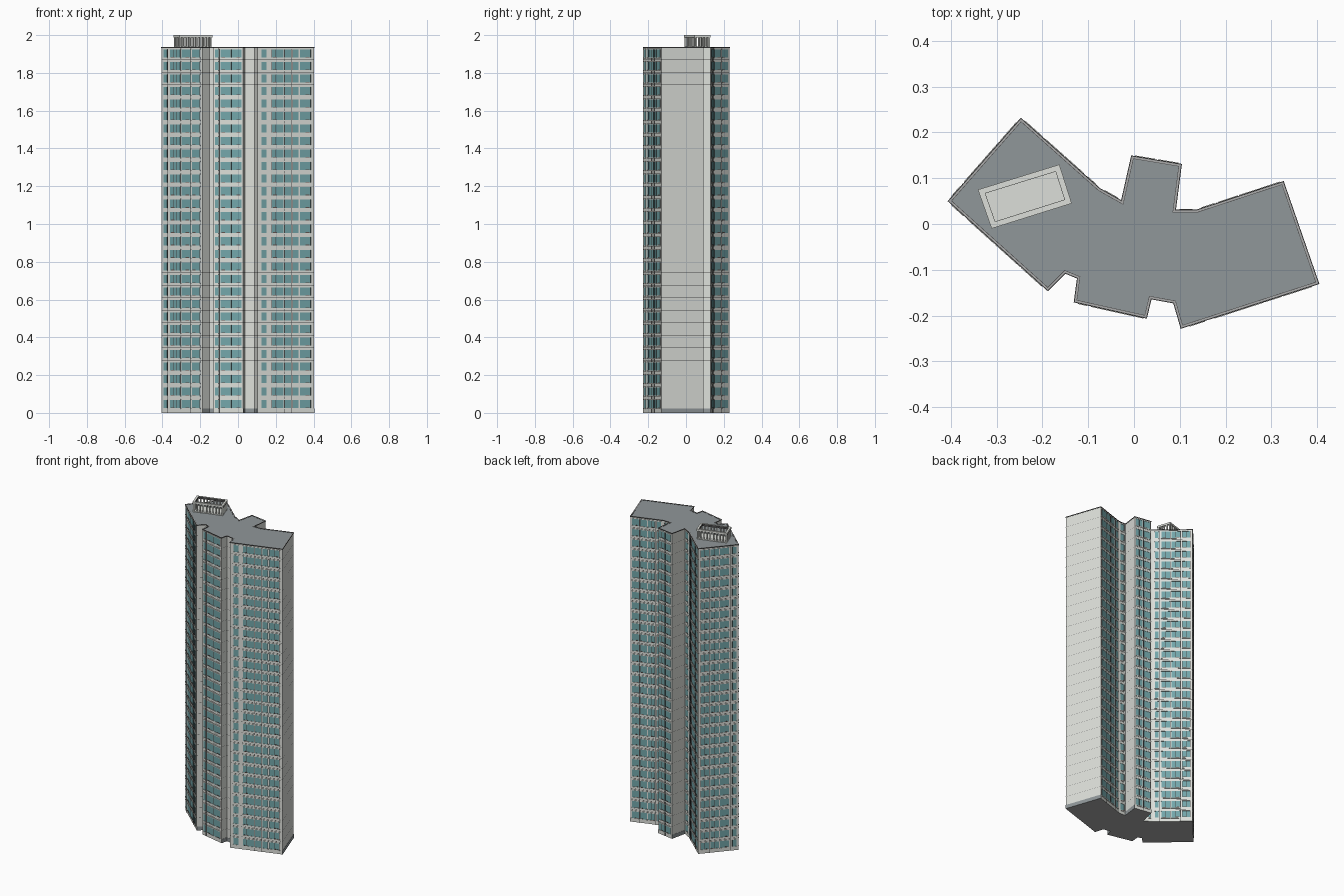
import bpy, bmesh
from mathutils import Vector

if "Cube" in bpy.data.objects:
    bpy.data.objects.remove(bpy.data.objects["Cube"])


def material(name, rgb):
    m = bpy.data.materials.new(name)
    m.diffuse_color = (*rgb, 1)
    m.use_nodes = True
    m.node_tree.nodes["Principled BSDF"].inputs["Base Color"].default_value = m.diffuse_color
    return m


WALL = material("pale_concrete", (0.72, 0.74, 0.70))
GLASS = material("teal_glass", (0.17, 0.38, 0.40))
ROOF = material("roof_grey", (0.28, 0.31, 0.32))
DARK = material("dark_trim", (0.07, 0.07, 0.07))
UNDER = material("underside_grey", (0.40, 0.40, 0.40))
SHELF = material("dark_brown", (0.12, 0.09, 0.08))

# Tower footprint, counter-clockwise
PLAN = [Vector(p) for p in (
    (-.405, .05), (-.188, -.145), (-.15, -.107), (-.123, -.118), (-.13, -.17),
    (.027, -.205), (.037, -.163), (.087, -.172), (.103, -.227), (.403, -.13),
    (.326, .092), (.137, .03), (.09, .03), (.103, .13), (-.005, .148),
    (-.027, .05), (-.075, .077), (-.247, .23))]
BASE, FLOOR, COUNT = 0.013, 0.0663, 29
TOP = BASE + FLOOR * COUNT


def offset(pts, d):
    """Mitred outline offset; positive d grows the outline."""
    out = []
    for i, p in enumerate(pts):
        a = (p - pts[i - 1]).normalized()
        b = (pts[(i + 1) % len(pts)] - p).normalized()
        na, nb = Vector((a.y, -a.x)), Vector((b.y, -b.x))
        out.append(p + (na + nb) * d / (1 + na.dot(nb)))
    return out


def prism(bm, pts, z0, z1, caps=True):
    lo = [bm.verts.new((p.x, p.y, z0)) for p in pts]
    hi = [bm.verts.new((p.x, p.y, z1)) for p in pts]
    n = len(pts)
    for i in range(n):
        j = (i + 1) % n
        bm.faces.new((lo[i], lo[j], hi[j], hi[i]))
    if caps:
        bm.faces.new(hi)
        bm.faces.new(lo[::-1])


def ring(bm, outer, inner, z0, z1):
    """Closed rim between two outlines."""
    rows = [[bm.verts.new((p.x, p.y, z)) for p in pts]
            for pts, z in ((outer, z0), (outer, z1), (inner, z1), (inner, z0))]
    n = len(outer)
    for k in range(4):
        a, b = rows[k], rows[(k + 1) % 4]
        for i in range(n):
            j = (i + 1) % n
            bm.faces.new((a[i], a[j], b[j], b[i]))


def wall_box(bm, p, q, t0, t1, z0, z1, out):
    """Box standing proud of the wall p-q between fractions t0 and t1."""
    d = (q - p).normalized()
    n = Vector((d.y, -d.x))
    a, b = p.lerp(q, t0), p.lerp(q, t1)
    prism(bm, [a + n * out, b + n * out, b - n * .002, a - n * .002], z0, z1)


def finish(bm, name, *mats):
    me = bpy.data.meshes.new(name)
    bm.to_mesh(me)
    bm.free()
    for m in mats:
        me.materials.append(m)
    ob = bpy.data.objects.new(name, me)
    bpy.context.collection.objects.link(ob)
    return ob


# Window columns per wall, as fractions along the wall
WINDOWS = {
    0: ((.05, .14), (.21, .46), (.49, .71), (.75, .94)),
    4: ((.06, .17), (.24, .58), (.60, .95)),
    8: ((.07, .16), (.25, .46), (.48, .59), (.62, .72), (.75, .94)),
    10: ((.05, .27), (.30, .50), (.53, .74), (.80, .93)),
    11: ((.2, .8),),
    13: ((.07, .46), (.54, .93)),
    15: ((.2, .8),),
    16: ((.06, .15), (.22, .44), (.47, .69), (.74, .94)),
    17: ((.06, .26), (.30, .51), (.54, .76), (.84, .94)),
}
# Dark downpipes beside some columns
PIPES = {0: (.155, .72), 4: (.19,), 8: (.47, .605), 10: (.285, .77),
         13: (.5,), 16: (.165, .705), 17: (.28, .8)}

# Main shaft, with a darker underside
bm = bmesh.new()
prism(bm, PLAN, 0, TOP - .002)
bm.normal_update()
for face in bm.faces:
    face.material_index = 1 if face.normal.z < -.5 else 0
finish(bm, "tower_walls", WALL, UNDER)

# Grey plinth plates on the blank walls
bm = bmesh.new()
for i, p in enumerate(PLAN):
    if i not in WINDOWS:
        wall_box(bm, p, PLAN[(i + 1) % len(PLAN)], 0, 1, 0, .024, .0012)
finish(bm, "plinth", ROOF)

# Thin joint at every storey
bm = bmesh.new()
for f in range(1, COUNT):
    z = BASE + f * FLOOR
    prism(bm, offset(PLAN, .0005), z - .0005, z + .0005, caps=False)
finish(bm, "storey_joints", DARK)

# Roof deck with parapet
bm = bmesh.new()
prism(bm, offset(PLAN, -.002), TOP - .004, TOP)
finish(bm, "roof_deck", ROOF)
bm = bmesh.new()
ring(bm, offset(PLAN, .0015), offset(PLAN, -.0005), TOP - .003, TOP + .002)
ring(bm, offset(PLAN, -.004), offset(PLAN, -.0052), TOP - .002, TOP + .001)
finish(bm, "parapet_trim", DARK)
bm = bmesh.new()
ring(bm, offset(PLAN, -.0005), offset(PLAN, -.004), TOP - .002, TOP + .002)
finish(bm, "parapet", UNDER)

glass, frames, slabs, shelves = (bmesh.new() for _ in range(4))
for edge, cols in WINDOWS.items():
    p, q = PLAN[edge], PLAN[(edge + 1) % len(PLAN)]
    length = (q - p).length
    for f in range(COUNT):
        z = BASE + f * FLOOR
        for k, (t0, t1) in enumerate(cols):
            wall_box(glass, p, q, t0, t1, z + .012, z + .055, .0012)
            # Light slabs above and below the glass
            wall_box(slabs, p, q, t0 - .01, t1 + .01, z + .055, z + .060, .003)
            wall_box(slabs, p, q, t0 - .01, t1 + .01, z + .007, z + .012, .003)
            # Slim mullions
            panes = max(1, round((t1 - t0) * length / .024))
            w = .0004 / length
            for m in range(panes + 1):
                t = t0 + (t1 - t0) * m / panes
                wall_box(frames, p, q, t - w, t + w, z + .012, z + .055, .0018)
            # Short dark cooling-unit shelf across wide bays
            if t1 - t0 > .18:
                s = t0 + (t1 - t0) * (.1 if k % 2 else .5)
                wall_box(shelves, p, q, s, s + .35 * (t1 - t0),
                         z + .012, z + .0155, .003)
    for t in PIPES.get(edge, ()):
        w = .0013 / length
        wall_box(frames, p, q, t - w, t + w, 0, TOP - .008, .002)
finish(glass, "window_glass", GLASS)
finish(frames, "window_frames_and_pipes", DARK)
finish(slabs, "window_slabs", WALL)
finish(shelves, "cooling_unit_shelves", SHELF)

# Rooftop pergola: floor, posts and open top beam
RECT = [Vector(c) for c in ((-.341, .075), (-.311, -.01), (-.136, .045), (-.163, .13))]
bm = bmesh.new()
prism(bm, offset(RECT, -.004), TOP - .001, TOP + .004)
ring(bm, RECT, offset(RECT, -.012), 1.988, 2.0)
mid = offset(RECT, -.006)
for i in range(4):
    a, b = mid[i], mid[(i + 1) % 4]
    n = 9 if i % 2 else 4
    d = (b - a).normalized() * .0035
    e = Vector((d.y, -d.x))
    for k in range(n):
        c = a.lerp(b, k / n)
        prism(bm, [c - d + e, c + d + e, c + d - e, c - d - e], TOP, 1.99)
bmesh.ops.recalc_face_normals(bm, faces=bm.faces[:])
finish(bm, "rooftop_pergola", WALL)
bm = bmesh.new()
ring(bm, offset(RECT, -.0114), offset(RECT, -.0125), 1.987, 2.0)
finish(bm, "pergola_inner_trim", DARK)
